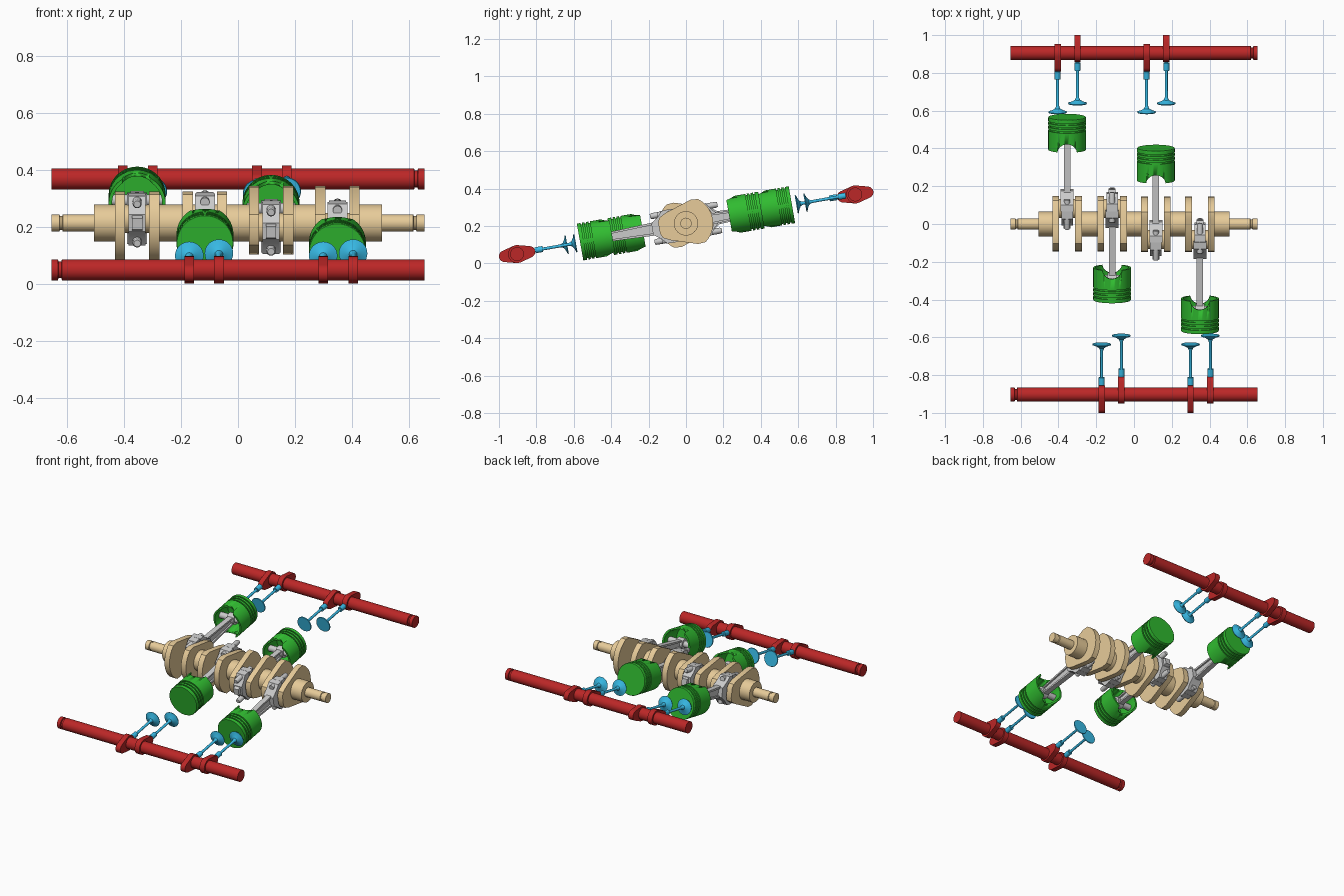
import bpy, bmesh
from math import sin, cos, pi, radians
from mathutils import Matrix

if "Cube" in bpy.data.objects:
    bpy.data.objects.remove(bpy.data.objects["Cube"])

# Engine frame: crank axis along x, cylinders along y, tilted 10 degrees about x
TILT = Matrix.Translation((0, 0, 0.214)) @ Matrix.Rotation(radians(10), 4, 'X')
FLIP = Matrix.Rotation(pi, 4, 'Z')
MATS = {}
COLORS = {"tan": (0.80, 0.60, 0.32, 1), "green": (0.03, 0.5, 0.03, 1),
          "red": (0.5, 0.02, 0.02, 1), "blue": (0.04, 0.5, 0.8, 1)}


def lathe(bm, pts, axis='X', at=(0, 0, 0), n=40):
    """Revolve (radius, distance) points about the x or y axis."""
    rings = []
    for r, t in pts:
        ring = []
        for i in range(1 if r == 0 else n):
            a, b = r * cos(2 * pi * i / n), r * sin(2 * pi * i / n)
            p = (t, a, b) if axis == 'X' else (a, t, b)
            ring.append(bm.verts.new([p[k] + at[k] for k in range(3)]))
        rings.append(ring)
    for A, B in zip(rings, rings[1:]):
        for i in range(n):
            j = (i + 1) % n
            if len(A) == 1 and len(B) > 1:
                bm.faces.new((A[0], B[i], B[j]))
            elif len(B) == 1 and len(A) > 1:
                bm.faces.new((A[i], A[j], B[0]))
            elif len(A) > 1:
                bm.faces.new((A[i], A[j], B[j], B[i]))


def rod_x(bm, r, x0, x1, y=0, z=0):
    lathe(bm, [(0, x0), (r, x0), (r, x1), (0, x1)], 'X', (0, y, z))


def prism(bm, poly, x0, x1):
    """Extrude a (y, z) outline along x."""
    a = [bm.verts.new((x0, y, z)) for y, z in poly]
    b = [bm.verts.new((x1, y, z)) for y, z in poly]
    bm.faces.new(a)
    bm.faces.new(b[::-1])
    for i in range(len(poly)):
        j = (i + 1) % len(poly)
        bm.faces.new((a[i], a[j], b[j], b[i]))


def finish(bm, name, color=None, matrix=Matrix()):
    bmesh.ops.recalc_face_normals(bm, faces=bm.faces)
    me = bpy.data.meshes.new(name)
    bm.to_mesh(me)
    bm.free()
    if color:
        if color not in MATS:
            MATS[color] = bpy.data.materials.new(color)
            MATS[color].diffuse_color = COLORS[color]
        me.materials.append(MATS[color])
    ob = bpy.data.objects.new(name, me)
    bpy.context.collection.objects.link(ob)
    ob.matrix_world = TILT @ matrix
    bpy.ops.object.select_all(action='DESELECT')
    ob.select_set(True)
    bpy.context.view_layer.objects.active = ob
    bpy.ops.object.shade_smooth_by_angle(angle=radians(30))
    return ob


def copy(ob, matrix):
    c = ob.copy()
    bpy.context.collection.objects.link(c)
    c.matrix_world = TILT @ matrix


THROW = 0.083
# crank pin x, pin side, cylinder side
CYL = [(-0.354, 1, 1), (-0.116, 1, -1), (0.116, -1, 1), (0.349, -1, -1)]

# Crankshaft: main journals, stub ends with a groove, pins and counterweights
bm = bmesh.new()
edges = [-0.505] + [x + s * 0.06 for x, _, _ in CYL for s in (-1, 1)] + [0.505]
for i in range(0, len(edges), 2):
    rod_x(bm, 0.065, edges[i], edges[i + 1])
for s in (-1, 1):
    lathe(bm, [(0, s * 0.45), (0.03, s * 0.45), (0.03, s * 0.615), (0.025, s * 0.617),
               (0.025, s * 0.625), (0.03, s * 0.627), (0.03, s * 0.655), (0, s * 0.655)])
web = [(-0.145 * cos(radians(a)), 0.145 * sin(radians(a))) for a in range(-54, 55, 9)]
web += [(-0.045, 0.12), (0.095, 0.075), (0.135, 0.055), (0.146, 0.03)]
web += [(y, -z) for y, z in web[:-5:-1]]
for x, p, _ in CYL:
    rod_x(bm, 0.05, x - 0.06, x + 0.06, p * THROW)
    for s in (-1, 1):
        prism(bm, [(p * y, z) for y, z in web], x + s * 0.06 - 0.018, x + s * 0.06 + 0.018)
finish(bm, "crankshaft", "tan")

# Connecting rod: shoulder, cap with bolts, I-section beam, small end
bm = bmesh.new()
WRIST = 0.377


def mirrored(half):
    return half + [(y, -z) for y, z in half[::-1]]


prism(bm, mirrored([(0.0, 0.09), (0.035, 0.088), (0.06, 0.06), (0.1, 0.03)]), -0.035, 0.035)
prism(bm, mirrored([(-0.001, 0.09), (-0.04, 0.088), (-0.06, 0.055), (-0.085, 0.03)]), -0.03, 0.03)
prism(bm, mirrored([(0.08, 0.034), (WRIST, 0.022)]), -0.007, 0.007)
for s in (-1, 1):
    prism(bm, [(0.08, s * 0.036), (WRIST, s * 0.023), (WRIST, s * 0.013), (0.08, s * 0.023)], -0.017, 0.017)
    lathe(bm, [(0, -0.1), (0.012, -0.1), (0.016, -0.09), (0.016, 0.06), (0, 0.06)], 'Y', (0, 0, s * 0.07), 16)
prism(bm, mirrored([(-0.06, 0.035), (-0.105, 0.02)]), -0.018, 0.018)
rod_x(bm, 0.033, -0.024, 0.024, WRIST)
rod_x(bm, 0.02, -0.095, 0.095, WRIST)
rod = finish(bm, "connecting_rod")

# Piston: grooved hollow shell, crown at y = 0, skirt relieved for the rod
bm = bmesh.new()
prof = [(0, 0), (0.098, 0), (0.1, -0.003)]
for g in (0.02, 0.041, 0.062):
    prof += [(0.1, -g), (0.092, -g), (0.092, -g - 0.008), (0.1, -g - 0.008)]
prof += [(0.1, -0.175), (0.088, -0.175), (0.088, -0.04), (0, -0.04)]
lathe(bm, prof, 'Y', n=56)
piston = finish(bm, "piston", "green")
bm = bmesh.new()
bmesh.ops.create_cone(bm, cap_ends=True, segments=32, radius1=0.052, radius2=0.052, depth=0.3,
                      matrix=Matrix.Translation((0, -0.182, 0)))
cutter = finish(bm, "skirt_cutter")
cutter.hide_render = True
bpy.context.view_layer.objects.active = piston
mod = piston.modifiers.new("relief", 'BOOLEAN')
mod.operation, mod.object, mod.solver = 'DIFFERENCE', cutter, 'EXACT'
piston.modifiers.move(len(piston.modifiers) - 1, 0)
bpy.ops.object.modifier_apply(modifier="relief")
bpy.data.objects.remove(cutter)

# Place the rods and pistons
for i, (x, p, side) in enumerate(CYL):
    turn = Matrix() if side > 0 else FLIP
    rod_m = Matrix.Translation((x, p * THROW, 0)) @ turn
    piston_m = rod_m @ Matrix.Translation((0, 0.492, 0))
    if i == 0:
        rod.matrix_world, piston.matrix_world = TILT @ rod_m, TILT @ piston_m
    else:
        copy(rod, rod_m)
        copy(piston, piston_m)

# Camshaft with four lobes; the second bank is the first turned half round
CAM_Y, CAM_Z = 0.918, -0.005
VALVES = [(-0.404, 1), (-0.299, 0), (0.067, 1), (0.171, 0)]    # x, open
bm = bmesh.new()
lathe(bm, [(0, -0.655), (0.037, -0.655), (0.037, 0.618), (0.029, 0.62), (0.029, 0.63),
           (0.037, 0.632), (0.037, 0.655), (0, 0.655)], 'X', (0, CAM_Y, CAM_Z))
lobe = [(0.048 * cos(a), 0.048 * sin(a)) for a in [radians(75 + 15 * i) for i in range(15)]]
lobe += [(0.067 + 0.031 * cos(a), 0.031 * sin(a)) for a in [radians(-75 + 15 * i) for i in range(11)]]
for x, is_open in VALVES:
    d = -1 if is_open else 1
    prism(bm, [(CAM_Y + d * y, CAM_Z + z) for y, z in lobe], x - 0.017, x + 0.017)
cam = finish(bm, "camshaft", "red")
copy(cam, FLIP)

# Valves: head, stem and tappet
bm = bmesh.new()
lathe(bm, [(0, 0), (0.048, 0), (0.05, 0.005), (0.03, 0.012), (0.014, 0.022), (0.008, 0.036),
           (0.008, 0.18), (0.016, 0.18), (0.016, 0.222), (0, 0.222)], 'Y', n=32)
valve = finish(bm, "valve", "blue")
for i, (x, is_open) in enumerate(VALVES):
    m = Matrix.Translation((x, 0.598 if is_open else 0.645, -0.002))
    if i == 0:
        valve.matrix_world = TILT @ m
    else:
        copy(valve, m)
    copy(valve, FLIP @ m)

for m in bpy.data.materials:
    if m.users and not m.is_grease_pencil:
        m.use_nodes = True
        m.node_tree.nodes["Principled BSDF"].inputs["Base Color"].default_value = m.diffuse_color
